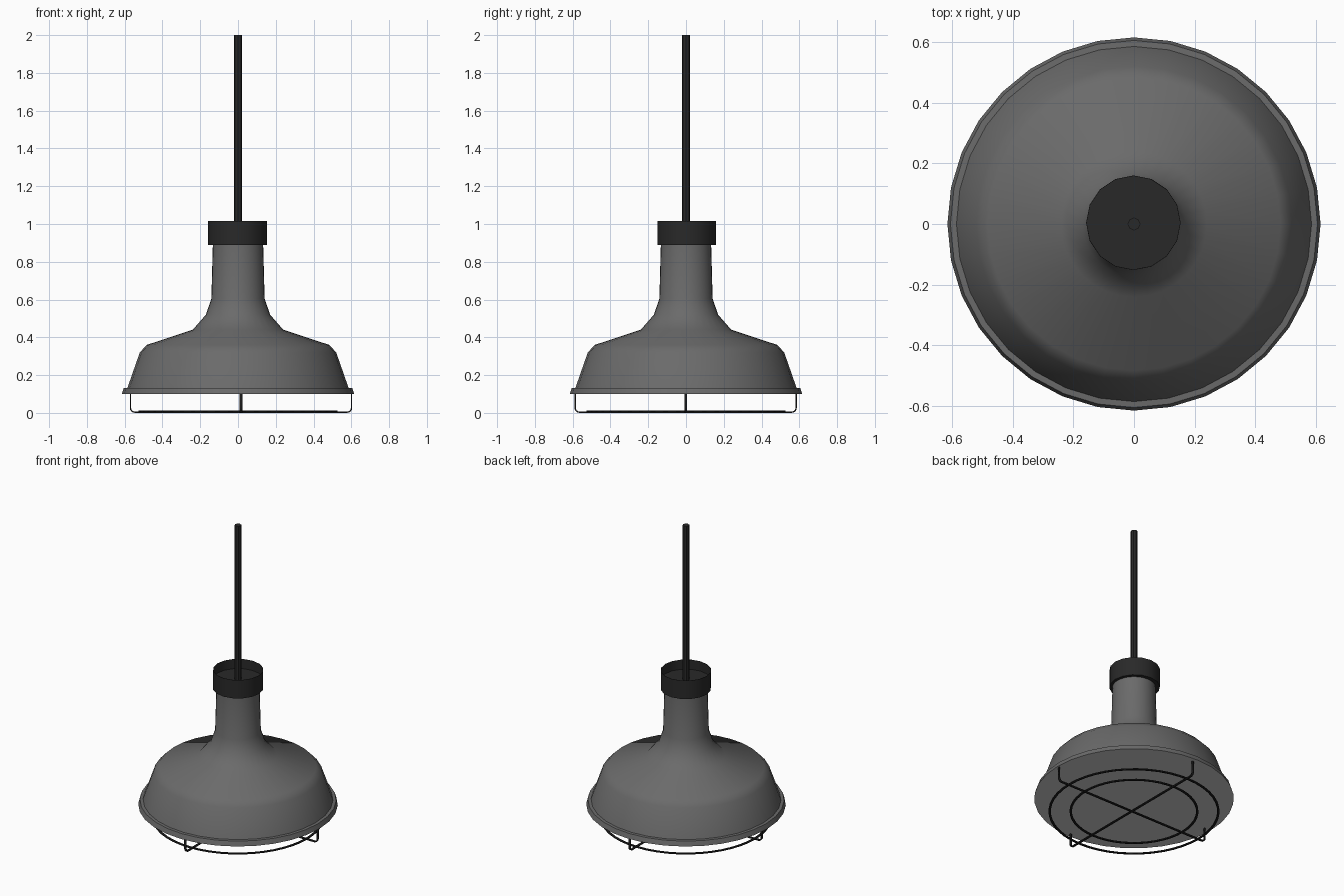
import bpy, bmesh
from math import cos, sin, pi, radians

cube = bpy.data.objects.get("Cube")
if cube:
    bpy.data.objects.remove(cube, do_unlink=True)


def make_material(name, value):
    mat = bpy.data.materials.new(name)
    mat.use_nodes = True
    color = (value, value, value, 1)
    mat.diffuse_color = color
    mat.node_tree.nodes["Principled BSDF"].inputs["Base Color"].default_value = color
    return mat


GREY = make_material("shade grey", 0.145)
LIGHT = make_material("diffuser light grey", 0.6)
DARK = make_material("dark fitting", 0.022)
BLACK = make_material("black wire", 0.01)


def finish(name, bm, mat, angle):
    """Turn a bmesh into an object, colour it and smooth below the angle."""
    bmesh.ops.recalc_face_normals(bm, faces=bm.faces)
    mesh = bpy.data.meshes.new(name)
    bm.to_mesh(mesh)
    bm.free()
    mesh.materials.append(mat)
    obj = bpy.data.objects.new(name, mesh)
    bpy.context.collection.objects.link(obj)
    bpy.ops.object.select_all(action="DESELECT")
    obj.select_set(True)
    bpy.context.view_layer.objects.active = obj
    bpy.ops.object.shade_smooth_by_angle(angle=radians(angle))
    return obj


def lathe(name, profile, sides, mat, angle=35):
    """Spin (radius, height) points around z; close the first and last ring."""
    bm = bmesh.new()
    rings = [[bm.verts.new((r * cos(2 * pi * i / sides), r * sin(2 * pi * i / sides), z))
              for i in range(sides)] for r, z in profile]
    for a, b in zip(rings, rings[1:]):
        for i in range(sides):
            j = (i + 1) % sides
            bm.faces.new((a[i], a[j], b[j], b[i]))
    bm.faces.new(rings[0][::-1])
    bm.faces.new(rings[-1])
    return finish(name, bm, mat, angle)


def strip(name, pairs, closed=False):
    """Flat bar between pairs of edge points, given thickness."""
    bm = bmesh.new()
    rows = [[bm.verts.new(p) for p in pair] for pair in pairs]
    following = rows[1:] + (rows[:1] if closed else [])
    for a, b in zip(rows, following):
        bm.faces.new((a[0], a[1], b[1], b[0]))
    obj = finish(name, bm, BLACK, 40)
    solid = obj.modifiers.new("thickness", "SOLIDIFY")
    solid.thickness = BAR_THICK
    solid.offset = 0
    return obj


# Bell shade with rim and neck; the flat underside is the light diffuser
rim = lathe("shade_rim", [(0.615, 0.10), (0.605, 0.132), (0.588, 0.133)], 32, GREY)
rim.data.materials.append(LIGHT)
for face in rim.data.polygons:
    if face.normal.z < -0.9:
        face.material_index = 1
lathe("shade_body", [(0.588, 0.125), (0.52, 0.32), (0.483, 0.36), (0.24, 0.44),
                     (0.17, 0.52), (0.141, 0.605), (0.133, 0.90)], 32, GREY, 60)

# Open socket cup on the neck, and the hanging rod
cup = lathe("socket_cup", [(0.156, 0.89), (0.156, 1.015), (0.154, 1.015), (0.154, 0.95)],
            16, DARK)
cup.location = (-0.002, 0.004, 0)
lathe("hanging_rod", [(0.021, 0.95), (0.021, 2.0)], 8, DARK, 20)

# Guard: two crossed U-shaped flat bars and two flat rings
BAR_THICK, BAR_HALF = 0.007, 0.007
REACH, BEND, BAR_Z = 0.585, 0.022, 0.004

bend = [(REACH - BEND + BEND * sin(a), BAR_Z + BEND - BEND * cos(a))
        for a in (pi / 2 * k / 4 for k in range(5))]
half = bend + [(REACH, 0.11)]
path = [(-x, z) for x, z in reversed(half)] + half
for name, turn in (("guard_bar_side", 0), ("guard_bar_front", pi / 2)):
    bar = strip(name, [((x, -BAR_HALF, z), (x, BAR_HALF, z)) for x, z in path])
    bar.location = (0.016, -0.002, 0)
    bar.rotation_euler.z = turn

for name, radius in (("guard_ring_outer", 0.52), ("guard_ring_inner", 0.39)):
    turns = [2 * pi * i / 48 for i in range(48)]
    strip(name, [[(r * cos(a), r * sin(a), 0.008)
                  for r in (radius - BAR_HALF, radius + BAR_HALF)] for a in turns], closed=True)
